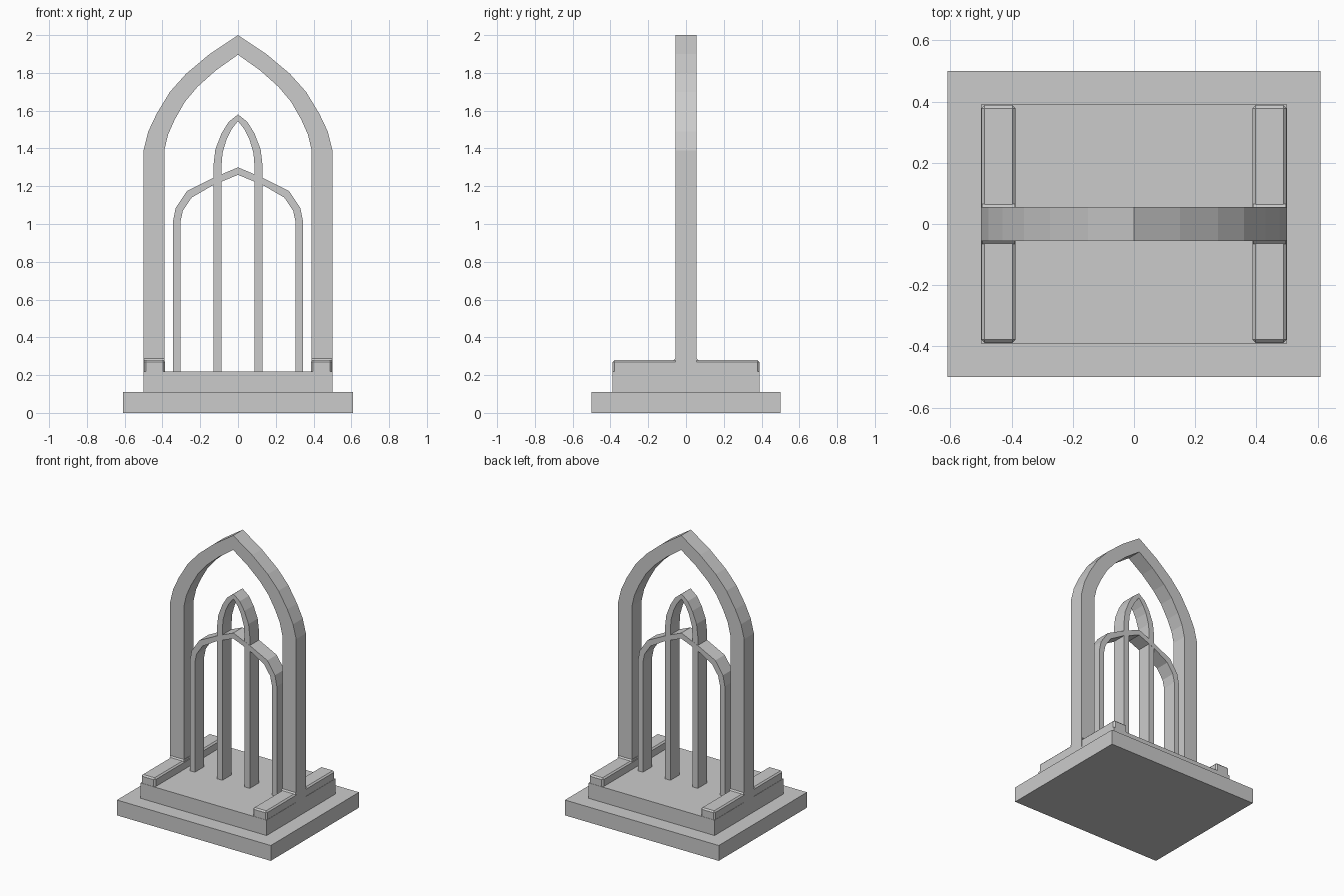
import bpy, bmesh

if "Cube" in bpy.data.objects:
    bpy.data.objects.remove(bpy.data.objects["Cube"])

STEP_TOP = 0.22


def finish(name, bm):
    bmesh.ops.recalc_face_normals(bm, faces=bm.faces)
    mesh = bpy.data.meshes.new(name)
    bm.to_mesh(mesh)
    bm.free()
    obj = bpy.data.objects.new(name, mesh)
    bpy.context.collection.objects.link(obj)
    return obj


def box(name, x0, x1, y0, y1, z0, z1):
    bm = bmesh.new()
    bmesh.ops.create_cube(bm, size=1)
    for v in bm.verts:
        v.co = ((x0 + x1) / 2 + v.co.x * (x1 - x0),
                (y0 + y1) / 2 + v.co.y * (y1 - y0),
                (z0 + z1) / 2 + v.co.z * (z1 - z0))
    return finish(name, bm)


def arch(name, outer, inner, depth):
    """Pointed arch: right-half outlines (foot to apex), mirrored in x."""
    def full(half):
        return half + [(-x, z) for x, z in reversed(half[:-1])]
    bm = bmesh.new()
    rings = []
    for (xo, zo), (xi, zi) in zip(full(outer), full(inner)):
        rings.append([bm.verts.new(p) for p in (
            (xo, -depth, zo), (xi, -depth, zi), (xi, depth, zi), (xo, depth, zo))])
    for a, b in zip(rings, rings[1:]):
        for i in range(4):
            j = (i + 1) % 4
            bm.faces.new((a[i], a[j], b[j], b[i]))
    bm.faces.new(rings[0])
    bm.faces.new(rings[-1])
    return finish(name, bm)


# Stepped base
box("base_slab", -0.61, 0.61, -0.5, 0.5, 0, 0.11)
box("upper_step", -0.5, 0.5, -0.39, 0.39, 0.11, STEP_TOP)

# Main pointed frame
frame = [(0.5, 1.39), (0.475, 1.49), (0.43, 1.585), (0.36, 1.70),
         (0.275, 1.795), (0.15, 1.90), (0, 2.0)]
frame_in = [(x * 0.78, 1.39 + (z - 1.39) * 0.83) for x, z in frame]
arch("main_arch", [(0.5, STEP_TOP)] + frame, [(0.39, STEP_TOP)] + frame_in, 0.055)

# Wide lower tracery arch
arch("lower_tracery_arch",
     [(0.345, STEP_TOP), (0.345, 1.01), (0.33, 1.085), (0.27, 1.175), (0.13, 1.245), (0, 1.30)],
     [(0.305, STEP_TOP), (0.305, 1.01), (0.292, 1.07), (0.245, 1.14), (0.13, 1.207), (0, 1.26)],
     0.053)

# Central lancet with its two mullions
arch("central_lancet",
     [(0.13, STEP_TOP), (0.13, 1.31), (0.12, 1.395), (0.087, 1.48), (0.05, 1.54), (0, 1.58)],
     [(0.087, STEP_TOP), (0.087, 1.31), (0.082, 1.375), (0.06, 1.45), (0.035, 1.50), (0, 1.545)],
     0.052)

# Side rails with softened edges, and a flared collar where the frame meets them
for side, s in (("right", 1), ("left", -1)):
    xs = sorted((s * 0.387, s * 0.498))
    rail = box(side + "_rail", *xs, -0.388, 0.388, 0.20, 0.28)
    bevel = rail.modifiers.new("soft_edges", 'BEVEL')
    bevel.width = 0.01
    bevel.segments = 1

    bm = bmesh.new()
    profile = [(-0.066, 0.278), (0.066, 0.278), (0.054, 0.29), (-0.054, 0.29)]
    ends = [[bm.verts.new((x, y, z)) for y, z in profile] for x in (s * 0.388, s * 0.497)]
    for end in ends:
        bm.faces.new(end)
    for i in range(4):
        j = (i + 1) % 4
        bm.faces.new((ends[0][i], ends[0][j], ends[1][j], ends[1][i]))
    finish(side + "_rail_collar", bm)
